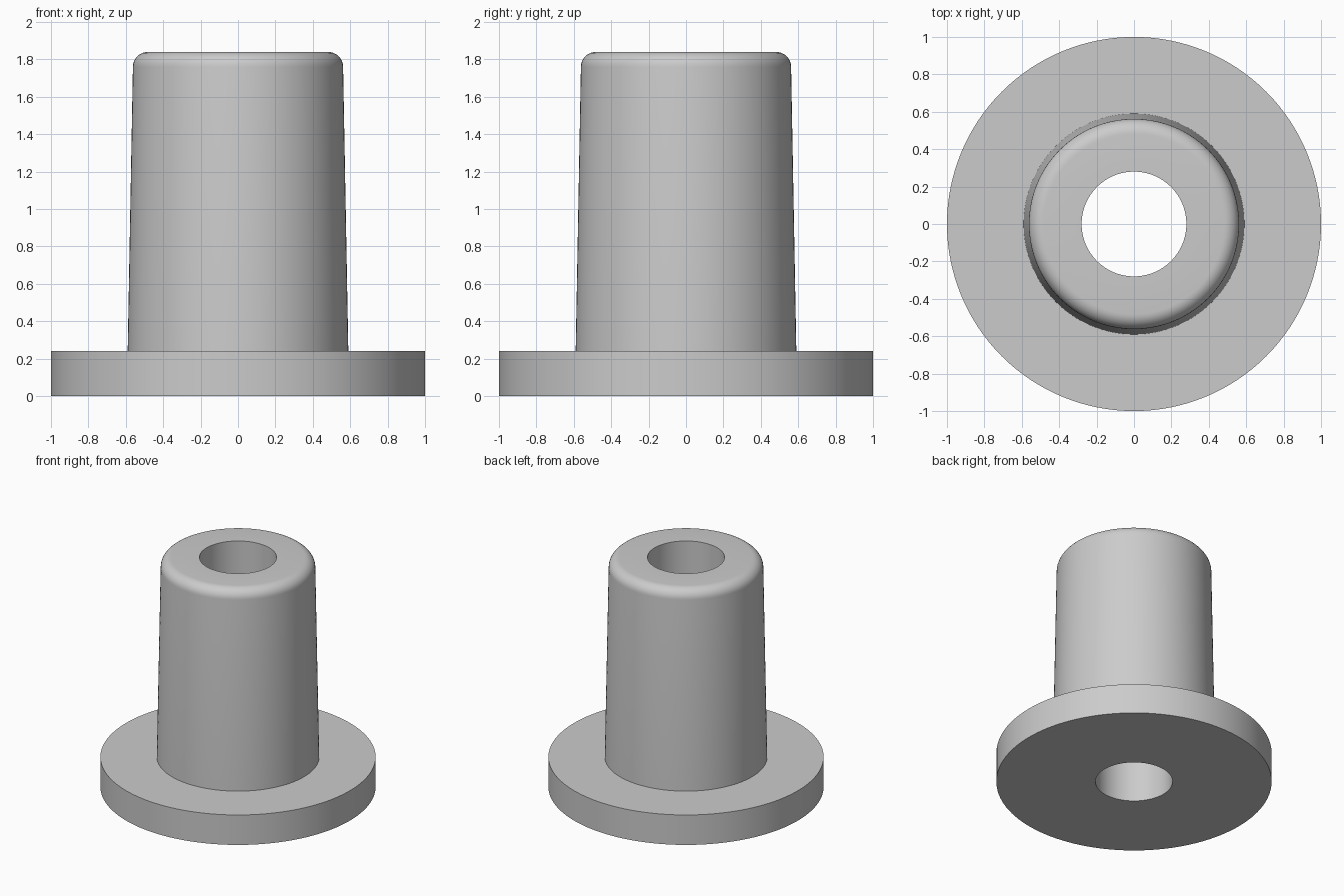
import bpy
import bmesh
from math import sin, cos, pi, radians

if "Cube" in bpy.data.objects:
    bpy.data.objects.remove(bpy.data.objects["Cube"], do_unlink=True)

SEGMENTS = 128
BORE, FLANGE_R, FLANGE_H = 0.28, 1.0, 0.24
BASE_R, TOP_R, HEIGHT, FILLET = 0.59, 0.562, 1.84, 0.08

grey = bpy.data.materials.new("light_grey")
grey.use_nodes = True
colour = (0.6, 0.6, 0.6, 1)
grey.diffuse_color = colour
grey.node_tree.nodes["Principled BSDF"].inputs["Base Color"].default_value = colour


def lathe(name, profile):
    """Revolve a closed (radius, height) outline around the z axis."""
    bm = bmesh.new()
    rings = [[bm.verts.new((r * cos(2 * pi * i / SEGMENTS), r * sin(2 * pi * i / SEGMENTS), z))
              for i in range(SEGMENTS)] for r, z in profile]
    for a, b in zip(rings, rings[1:] + rings[:1]):
        for i in range(SEGMENTS):
            j = (i + 1) % SEGMENTS
            bm.faces.new((a[i], a[j], b[j], b[i]))
    bmesh.ops.recalc_face_normals(bm, faces=bm.faces)
    mesh = bpy.data.meshes.new(name)
    bm.to_mesh(mesh)
    bm.free()
    mesh.materials.append(grey)
    obj = bpy.data.objects.new(name, mesh)
    bpy.context.collection.objects.link(obj)
    bpy.ops.object.select_all(action="DESELECT")
    obj.select_set(True)
    bpy.context.view_layer.objects.active = obj
    bpy.ops.object.shade_smooth_by_angle(angle=radians(30))
    return obj


# Rounded upper rim of the tapered sleeve
rim = [(TOP_R - FILLET + FILLET * cos(t * pi / 16), HEIGHT - FILLET + FILLET * sin(t * pi / 16))
       for t in range(9)]

# Flange, tapered sleeve and through bore in one outline
lathe("flanged_bushing", [(BORE, 0), (FLANGE_R, 0), (FLANGE_R, FLANGE_H),
                          (BASE_R, FLANGE_H)] + rim + [(BORE, HEIGHT)])
